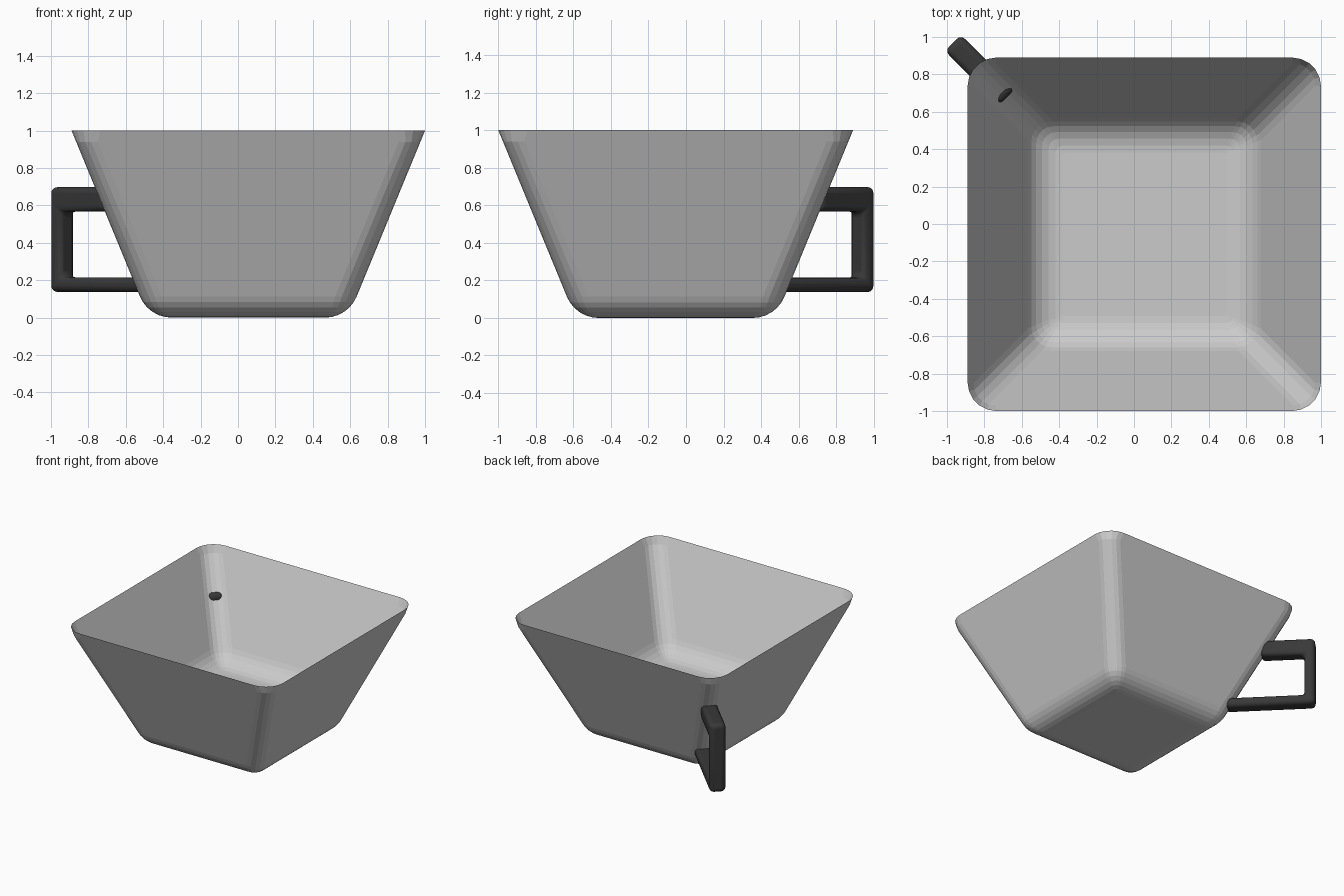
import bpy, bmesh, math

if "Cube" in bpy.data.objects:
    bpy.data.objects.remove(bpy.data.objects["Cube"])

CX, CY = 0.055, -0.055            # cup is offset from the overall centre


def finish(name, bm):
    bmesh.ops.recalc_face_normals(bm, faces=bm.faces)
    mesh = bpy.data.meshes.new(name)
    bm.to_mesh(mesh)
    bm.free()
    obj = bpy.data.objects.new(name, mesh)
    bpy.context.collection.objects.link(obj)
    return obj


def rounded_square(bm, half, z, r, seg=5):
    ring = []
    for k in range(4):
        sx, sy = [(1, 1), (-1, 1), (-1, -1), (1, -1)][k]
        for i in range(seg + 1):
            a = math.radians(90 * (k + i / seg))
            ring.append(bm.verts.new((CX + sx * (half - r) + r * math.cos(a),
                                      CY + sy * (half - r) + r * math.sin(a), z)))
    return ring


def shell_profile(foot, floor, d, radius, rim=0.945, steps=6):
    """(half width, height, corner radius) from the rounded foot to the rim."""
    slope = (rim - foot) / (1 - floor)
    length = math.hypot(slope, 1)
    w = math.sin((math.pi / 2 + math.atan(slope)) / 2)
    pts = ((foot - d, floor), (foot, floor),
           (foot + d * slope / length, floor + d / length))
    span = pts[2][0] - pts[0][0]
    result = []
    for i in range(steps + 1):
        t = i / steps
        b = ((1 - t) ** 2, 2 * w * t * (1 - t), t * t)
        h, z = [sum(c * p[k] for c, p in zip(b, pts)) / sum(b) for k in (0, 1)]
        result.append((h, z, 0.01 + (radius - 0.01) * (h - pts[0][0]) / span))
    result.append((rim - 0.06 * slope, 0.94, radius))
    result.append((rim, 1.0, 0.155))
    return result


# Cup: outer shell and higher inner floor, meeting in a knife-edge rim
bm = bmesh.new()
outer = [rounded_square(bm, *p) for p in shell_profile(0.533, 0.0, 0.123, 0.115)]
inner = [rounded_square(bm, *p) for p in shell_profile(0.566, 0.24, 0.13, 0.12)[:-1]]
bm.faces.new(outer[0])
bm.faces.new(inner[0])
rings = outer + inner[::-1]
for lo, hi in zip(rings, rings[1:]):
    n = len(lo)
    for i in range(n):
        j = (i + 1) % n
        bm.faces.new((lo[i], lo[j], hi[j], hi[i]))
finish("cup", bm)

# Handle: C-shaped profile standing on the back left diagonal
outline = [(0.96, 0.698), (1.37, 0.698), (1.37, 0.137), (0.69, 0.137),
           (0.69, 0.215), (1.29, 0.215), (1.29, 0.567), (0.96, 0.567)]
s, half_w = math.sqrt(0.5), 0.061
bm = bmesh.new()
sides = [[bm.verts.new(((-p + t) * s, (p + t) * s, z)) for p, z in outline]
         for t in (-half_w, half_w)]
for side in sides:
    bm.faces.new(side)
for i in range(len(outline)):
    j = (i + 1) % len(outline)
    bm.faces.new((sides[0][i], sides[0][j], sides[1][j], sides[1][i]))
handle = finish("handle", bm)
bevel = handle.modifiers.new("rounding", 'BEVEL')
bevel.width = 0.033
bevel.segments = 4
bevel.limit_method = 'ANGLE'

dark = bpy.data.materials.new("dark_grey")
dark.diffuse_color = (0.04, 0.04, 0.04, 1)
dark.use_nodes = True
dark.node_tree.nodes["Principled BSDF"].inputs["Base Color"].default_value = dark.diffuse_color
handle.data.materials.append(dark)

bpy.context.view_layer.objects.active = handle
handle.select_set(True)
bpy.ops.object.shade_smooth_by_angle(angle=math.radians(35))
